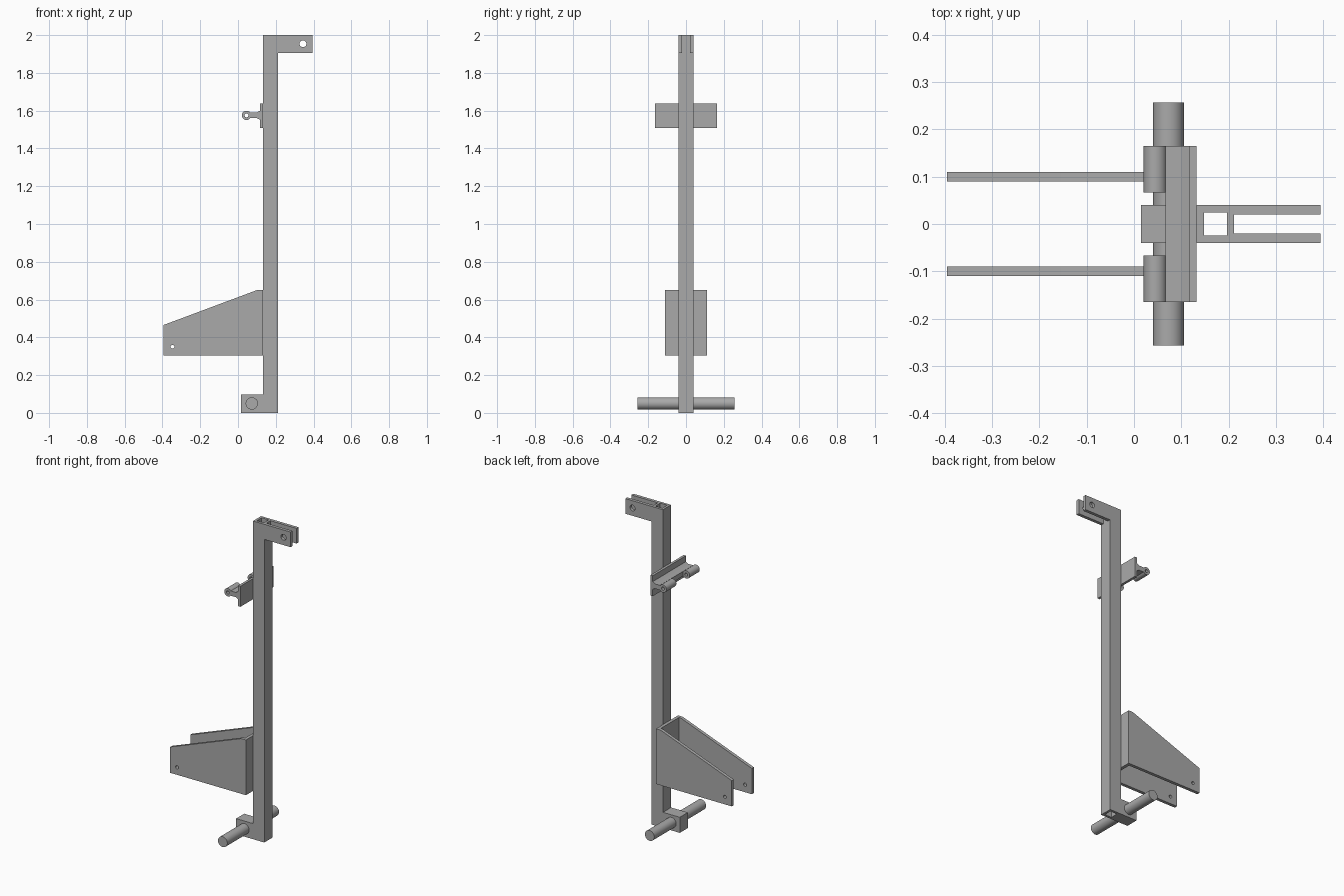
import bpy, bmesh, math
from mathutils import Matrix

cube = bpy.data.objects.get("Cube")
if cube:
    bpy.data.objects.remove(cube, do_unlink=True)

steel = bpy.data.materials.new("grey_steel")
steel.use_nodes = True
steel.diffuse_color = (0.4, 0.4, 0.4, 1)
steel.node_tree.nodes["Principled BSDF"].inputs["Base Color"].default_value = (0.4, 0.4, 0.4, 1)


def rect(x0, x1, y0, y1):
    return [(x0, y0), (x1, y0), (x1, y1), (x0, y1)]


def circle(cx, cy, r, n=40):
    return [(cx + r * math.cos(i * math.tau / n), cy + r * math.sin(i * math.tau / n)) for i in range(n)]


def extrude(name, loops, lo, hi, axis="Y"):
    """Extrude a filled outline (further loops are holes) from lo to hi along Y or Z."""
    curve = bpy.data.curves.new(name + "_profile", "CURVE")
    curve.dimensions = "2D"
    curve.fill_mode = "BOTH"
    curve.extrude = (hi - lo) / 2
    for loop in loops:
        spline = curve.splines.new("POLY")
        spline.points.add(len(loop) - 1)
        for point, (a, b) in zip(spline.points, loop):
            point.co = (a, b, 0, 1)
        spline.use_cyclic_u = True
    helper = bpy.data.objects.new(name + "_profile", curve)
    bpy.context.collection.objects.link(helper)
    bpy.context.view_layer.update()
    mesh = bpy.data.meshes.new_from_object(helper.evaluated_get(bpy.context.evaluated_depsgraph_get()))
    bpy.data.objects.remove(helper, do_unlink=True)
    mesh.name = name

    middle = (lo + hi) / 2
    if axis == "Y":
        matrix = Matrix.Translation((0, middle, 0)) @ Matrix.Rotation(math.pi / 2, 4, "X")
    else:
        matrix = Matrix.Translation((0, 0, middle))
    mesh.transform(matrix)
    bm = bmesh.new()
    bm.from_mesh(mesh)
    bmesh.ops.remove_doubles(bm, verts=bm.verts, dist=0.0001)
    bmesh.ops.recalc_face_normals(bm, faces=bm.faces)
    bm.to_mesh(mesh)
    bm.free()

    mesh.materials.clear()
    mesh.materials.append(steel)
    obj = bpy.data.objects.new(name, mesh)
    bpy.context.collection.objects.link(obj)
    bpy.ops.object.select_all(action="DESELECT")
    obj.select_set(True)
    bpy.context.view_layer.objects.active = obj
    bpy.ops.object.shade_smooth_by_angle(angle=math.radians(30))
    return obj


def pair(name, loops, inner, outer):
    """Matching parts on both sides of the centre plane."""
    extrude("front_" + name, loops, -outer, -inner)
    extrude("back_" + name, loops, inner, outer)


# Hollow square post, open at both ends
extrude("post", [rect(0.132, 0.211, -0.04, 0.04), rect(0.148, 0.196, -0.024, 0.024)], 0, 2, "Z")

# Forked top arm with pin holes
pair("top_arm", [rect(0.211, 0.394, 1.905, 2), circle(0.344, 1.954, 0.018)], 0.02, 0.04)

# Foot block and cross rod
extrude("foot_block", [rect(0.015, 0.132, 0, 0.098)], -0.04, 0.04)
extrude("foot_rod", [circle(0.073, 0.05, 0.0325)], -0.257, 0.257)

# Tapered channel bracket
cheek = [(-0.395, 0.303), (0.132, 0.303), (0.132, 0.65), (0.1, 0.65), (-0.395, 0.465)]
pair("bracket_cheek", [cheek, circle(-0.347, 0.35, 0.01)], 0.09, 0.11)
extrude("bracket_web", [rect(0.112, 0.132, 0.303, 0.65)], -0.09, 0.09)

# Hinge leaf: backing plate and shelf with a flared root
extrude("hinge_plate", [rect(0.116, 0.132, 1.508, 1.637)], -0.165, 0.165)
shelf = [(0.066, 1.56), (0.1, 1.56), (0.116, 1.552), (0.116, 1.6), (0.1, 1.59), (0.066, 1.59)]
extrude("hinge_shelf", [shelf], -0.165, 0.165)

# Hinge knuckles with pin bores
pair("hinge_knuckle", [circle(0.045, 1.575, 0.0245), circle(0.045, 1.575, 0.01)], 0.066, 0.165)
